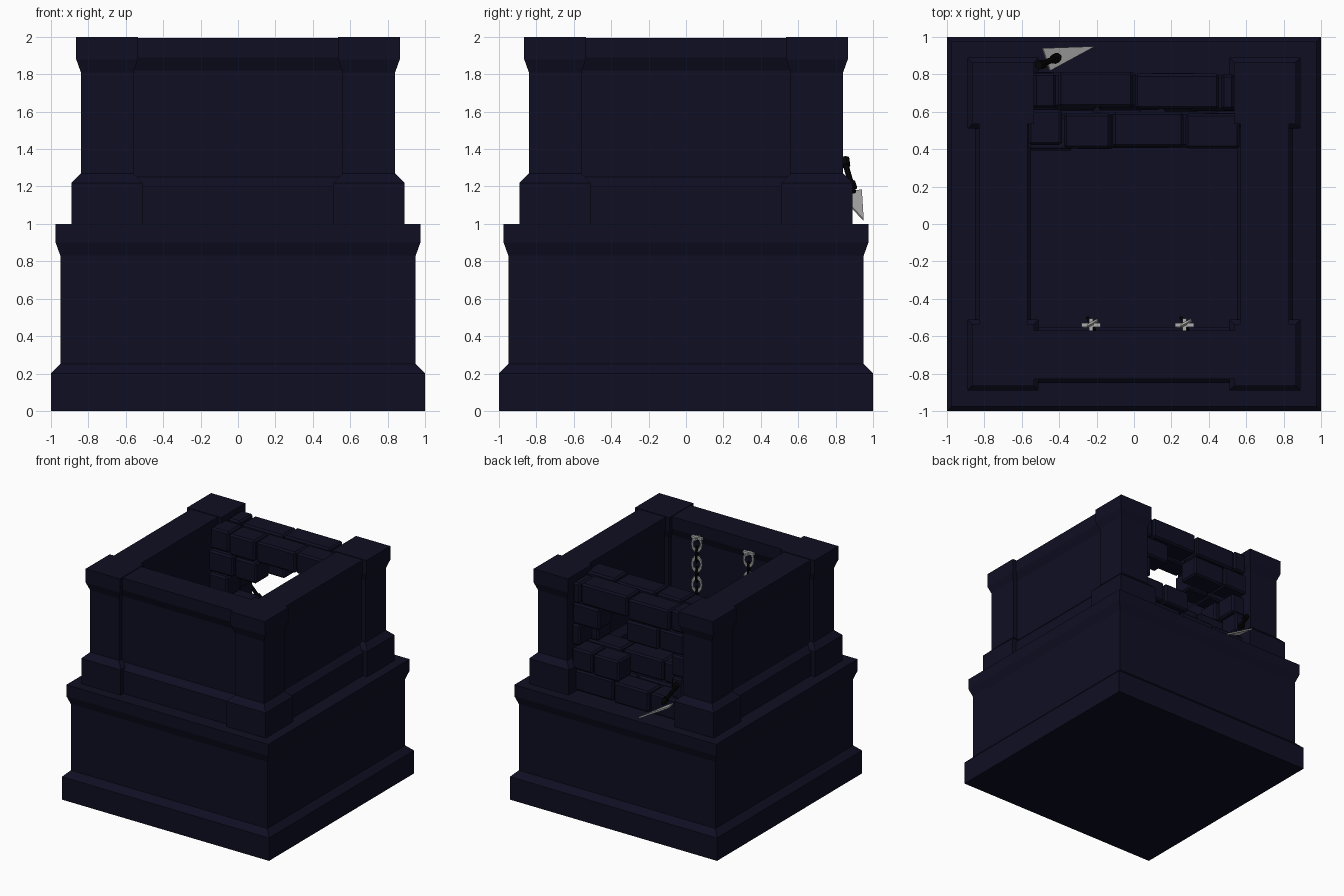
import bpy, bmesh, math, random
from mathutils import Vector

if "Cube" in bpy.data.objects:
    bpy.data.objects.remove(bpy.data.objects["Cube"])

random.seed(4)


def material(name, rgb):
    m = bpy.data.materials.new(name)
    m.diffuse_color = (*rgb, 1)
    m.use_nodes = True
    m.node_tree.nodes["Principled BSDF"].inputs["Base Color"].default_value = m.diffuse_color
    return m


STONE = material("dark navy stone", (0.0045, 0.0045, 0.0165))
METAL = material("pale grey metal", (0.42, 0.42, 0.42))
BLACK = material("black iron", (0.0015, 0.0015, 0.0022))


def finish(bm, name, mat):
    bmesh.ops.recalc_face_normals(bm, faces=bm.faces)
    me = bpy.data.meshes.new(name)
    bm.to_mesh(me)
    bm.free()
    me.materials.append(mat)
    ob = bpy.data.objects.new(name, me)
    bpy.context.collection.objects.link(ob)
    return ob


def stack(name, cx, cy, rings, mat=STONE):
    """Solid made of stacked rectangles (half x, half y, z)."""
    bm = bmesh.new()
    loops = [[bm.verts.new((cx + sx * hx, cy + sy * hy, z))
              for sx, sy in ((-1, -1), (1, -1), (1, 1), (-1, 1))] for hx, hy, z in rings]
    for a, b in zip(loops, loops[1:]):
        for i in range(4):
            bm.faces.new((a[i], a[(i + 1) % 4], b[(i + 1) % 4], b[i]))
    bm.faces.new(loops[0])
    bm.faces.new(loops[-1])
    return finish(bm, name, mat)


# Lower plinth
stack("plinth", 0, 0, [(w, w, z) for w, z in
      ((1, 0), (1, .2), (.95, .25), (.95, .83), (.975, .9), (.975, 1))])

# Corner posts
POST = ((.19, 1), (.19, 1.22), (.14, 1.27), (.14, 1.81), (.165, 1.88), (.165, 2))
for sx in (-1, 1):
    for sy in (-1, 1):
        stack("corner_post", .7 * sx, .7 * sy, [(w, w, z) for w, z in POST])

# Front and side walls, slightly recessed between the posts
WALL = ((.15, 1), (.15, 1.2), (.10, 1.25), (.10, 1.82), (.13, 1.89), (.13, 1.995))
stack("front_wall", 0, -.7, [(.65, w, z) for w, z in WALL])
for sx in (-1, 1):
    stack("side_wall", .7 * sx, 0, [(w, .65, z) for w, z in WALL])


# Ruined brick back wall: two layers, rows from bottom to top, with a hole
def brick(x0, x1, y0, y1, z0, z1):
    gap = .006
    jy, jz = random.uniform(-.02, .012), random.uniform(-.012, .006)
    ob = stack("back_brick", (x0 + x1) / 2, (y0 + y1) / 2 + jy,
               [((x1 - x0) / 2 - gap, (y1 - y0) / 2 - gap, z) for z in (z0 + gap + jz, z1 - gap + jz)])
    bev = ob.modifiers.new("worn_edges", "BEVEL")
    bev.width, bev.segments = .014, 1


OUTER = [
    [(-.54, -.2), (-.2, .15), (.15, .54)],
    [(-.54, -.42), (.08, .34), (.34, .55)],
    [(-.55, -.4), (.47, .56)],
    [(-.55, -.3), (-.3, .02), (.28, .55)],
    [(-.54, -.41), (-.41, 0), (0, .46), (.46, .54)],
]
INNER = [
    [(-.57, -.3), (-.3, .05), (.05, .32), (.32, .57)],
    [(-.57, -.2), (-.2, .2), (.2, .57)],
    [(-.57, -.38), (.42, .57)],
    [(-.57, -.32), (-.32, -.1), (.36, .57)],
    [(-.57, -.38), (-.38, -.12), (-.12, .27), (.27, .57)],
]
for layer, y0, y1 in ((OUTER, .61, .81), (INNER, .405, .605)):
    for row, spans in enumerate(layer):
        for x0, x1 in spans:
            brick(x0, x1, y0, y1, 1 + .193 * row, 1.193 + .193 * row)


# Two chains hanging on the inside of the front wall
def link(x, y, z, turn, mat):
    bpy.ops.mesh.primitive_torus_add(major_segments=12, minor_segments=6, major_radius=.036,
                                     minor_radius=.011, location=(x, y, z),
                                     rotation=(math.pi / 2, 0, turn))
    ob = bpy.context.object
    ob.name = "chain_link"
    ob.scale = (1, 1.65, 1)
    ob.data.materials.append(mat)
    bpy.ops.object.shade_smooth_by_angle()


for x in (-.23, .27):
    stack("chain_bracket", x, -.54, [(.052, .012, 1.885), (.052, .012, 1.905)], METAL)
    stack("chain_pin", x, -.555, [(.01, .05, 1.88), (.01, .05, 1.9)], METAL)
    for i in range(8):
        link(x, -.535, 1.84 - .088 * i, (i % 2) * math.pi / 2 + .5,
             BLACK if i % 2 else METAL)


# Broken axe lying on the ledge at the back: blade plate
def plate(name, pts, thick, mat):
    pts = [Vector(p) for p in pts]
    n = (pts[1] - pts[0]).cross(pts[2] - pts[0]).normalized() * thick / 2
    bm = bmesh.new()
    a = [bm.verts.new(p + n) for p in pts]
    b = [bm.verts.new(p - n) for p in pts]
    bm.faces.new(a)
    bm.faces.new(b)
    for i in range(len(a)):
        j = (i + 1) % len(a)
        bm.faces.new((a[i], a[j], b[j], b[i]))
    return finish(bm, name, mat)


plate("axe_blade", [(-.49, .94, 1.18), (-.45, .82, 1.16), (-.21, .95, 1.02)], .012, METAL)


# Axe handle with collar and pommel
def rod(name, a, b, r):
    a, b = Vector(a), Vector(b)
    bpy.ops.mesh.primitive_cylinder_add(vertices=8, radius=r, depth=(b - a).length,
                                        location=(a + b) / 2)
    ob = bpy.context.object
    ob.name = name
    ob.rotation_euler = (b - a).to_track_quat('Z', 'Y').to_euler()
    ob.data.materials.append(BLACK)


rod("axe_handle", (-.40, .895, 1.17), (-.50, .85, 1.33), .016)
rod("axe_collar", (-.41, .89, 1.19), (-.43, .88, 1.22), .026)
rod("axe_pommel", (-.485, .855, 1.31), (-.51, .85, 1.35), .024)
